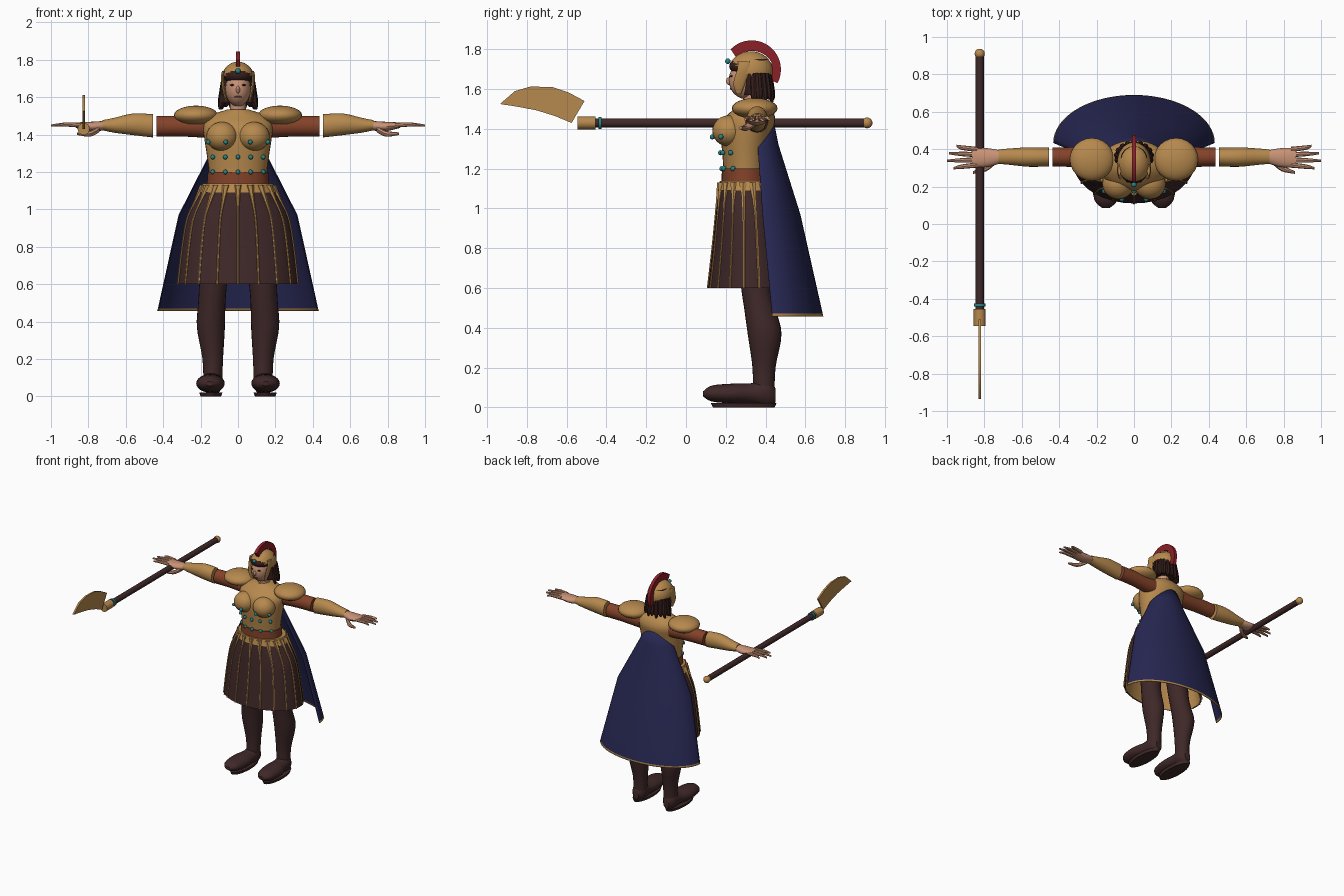
import bpy, bmesh, math
from mathutils import Matrix

default = bpy.data.objects.get("Cube")
if default:
    bpy.data.objects.remove(default)


def material(name, r, g, b):
    m = bpy.data.materials.new(name)
    m.use_nodes = True
    m.diffuse_color = (r, g, b, 1)
    m.node_tree.nodes["Principled BSDF"].inputs["Base Color"].default_value = (r, g, b, 1)
    return m


GOLD = material("gold", .47, .25, .075)
NAVY = material("navy cloth", .02, .02, .085)
BROWN = material("dark brown leather", .05, .021, .021)
RUST = material("rust leather", .23, .055, .022)
RED = material("crest red", .26, .015, .02)
TEAL = material("teal gem", .02, .24, .24)
SKIN = material("skin", .58, .29, .18)
HAIR = material("dark hair", .035, .013, .011)


def finish(name, bm, mats, mirror=False, angle=40):
    bmesh.ops.recalc_face_normals(bm, faces=bm.faces)
    mesh = bpy.data.meshes.new(name)
    bm.to_mesh(mesh)
    bm.free()
    for m in mats:
        mesh.materials.append(m)
    for p in mesh.polygons:
        p.use_smooth = True
    mesh.set_sharp_from_angle(angle=math.radians(angle))
    ob = bpy.data.objects.new(name, mesh)
    bpy.context.collection.objects.link(ob)
    if mirror:
        ob.modifiers.new("Mirror", "MIRROR").use_mirror_merge = False
    return ob


def refine(sections, steps):
    """Smooth curve through the sections."""
    out = []
    last = len(sections) - 1
    for i in range(last):
        a, b, c, d = (sections[min(max(k, 0), last)] for k in range(i - 1, i + 3))
        for s in range(steps):
            t = s / steps
            out.append([q + t / 2 * (r - p + t * (2 * p - 5 * q + 4 * r - w + t * (3 * (q - r) + w - p)))
                        for p, q, r, w in zip(a, b, c, d)])
    return out + [sections[last]]


def loft(name, axis, sections, mat, mirror=False, n=24, steps=4, cap=True, half=False):
    """Skin ellipses (position, centre u, centre v, radius u, radius v) along an axis."""
    bm = bmesh.new()
    rings = []
    for t, cu, cv, ru, rv in refine(sections, steps):
        ring = []
        for k in range(n + half):
            a = (1 if half else 2) * math.pi * k / n
            u, v = cu + ru * math.cos(a), cv + rv * math.sin(a)
            ring.append(bm.verts.new({"x": (t, u, v), "y": (u, t, v), "z": (u, v, t)}[axis]))
        rings.append(ring)
    for lo, hi in zip(rings, rings[1:]):
        for k in range(n):
            j = (k + 1) % len(lo)
            bm.faces.new((lo[k], lo[j], hi[j], hi[k]))
    if cap and not half:
        bm.faces.new(rings[0])
        bm.faces.new(rings[-1])
    return finish(name, bm, [mat], mirror)


def balls(name, centres, radii, mat, mirror=False, keep=None, n=24):
    bm = bmesh.new()
    for c in centres:
        bmesh.ops.create_uvsphere(bm, u_segments=n, v_segments=n // 2, radius=1,
                                  matrix=Matrix.Translation(c) @ Matrix.Diagonal((*radii, 1)))
    if keep:
        bmesh.ops.delete(bm, geom=[v for v in bm.verts if not keep(v.co)], context="VERTS")
    return finish(name, bm, [mat], mirror)


def plate(name, outline, x, thick, mat):
    """Extrude a (y, z) outline across x."""
    bm = bmesh.new()
    sides = [[bm.verts.new((x + s * thick, y, z)) for y, z in outline] for s in (-1, 1)]
    for side in sides:
        bmesh.ops.triangulate(bm, faces=[bm.faces.new(side)])
    for k in range(len(outline)):
        j = (k + 1) % len(outline)
        bm.faces.new((sides[0][k], sides[0][j], sides[1][j], sides[1][k]))
    return finish(name, bm, [mat], angle=30)


# Legs, feet and soles
loft("leg", "z", [(.06, .135, .39, .05, .055), (.2, .135, .392, .055, .058), (.37, .145, .395, .075, .085),
                  (.5, .14, .37, .073, .078), (.62, .132, .35, .075, .075), (.95, .11, .33, .09, .09)], BROWN, True)
loft("foot", "y", [(.085, .15, .068, .02, .012), (.13, .15, .07, .062, .04), (.24, .147, .07, .076, .05),
                   (.33, .14, .07, .06, .052), (.41, .137, .075, .052, .07), (.45, .137, .06, .025, .035)], BROWN, True)
loft("sole", "z", [(0, .145, .29, .055, .155), (.022, .145, .29, .062, .165)], BROWN, True, steps=1)

# Skirt with lining, waistband and raised ribs
skirt = [(1.13, 0, .31, .185, .135), (1.05, 0, .315, .228, .155), (.95, 0, .32, .275, .172),
         (.8, 0, .325, .302, .192), (.6, 0, .33, .325, .22)]
loft("skirt", "z", skirt, BROWN, n=36, cap=False)
loft("skirt_lining", "z", [(t, u, v, a - .01, b - .01) for t, u, v, a, b in skirt], GOLD, n=36, cap=False)
loft("waistband", "z", [(1.09, 0, .31, .212, .15), (1.138, 0, .31, .19, .14)], GOLD, n=36, steps=1)
for k in range(18):
    a = math.tau * k / 18
    loft("skirt_rib", "z", [(t, u + ru * math.sin(a), v - rv * math.cos(a), .006 + w, .006 + w)
                            for (t, u, v, ru, rv), w in zip(skirt, (.016, .004, 0, 0, 0))], GOLD, n=6)

# Torso armour and belt
torso = [(1.12, 0, .3, .15, .11), (1.2, 0, .3, .155, .112), (1.28, 0, .3, .165, .118), (1.38, 0, .305, .18, .13),
         (1.45, 0, .32, .185, .128), (1.5, 0, .335, .15, .095), (1.535, 0, .335, .055, .06)]
loft("breastplate", "z", torso, GOLD, n=32)
balls("bust", [(.085, .215, 1.39)], (.085, .083, .078), GOLD, True)
loft("belt", "z", [(1.13, 0, .3, .165, .121), (1.2, 0, .3, .163, .12)], RUST, n=32, steps=1)
studs = [(.065, .132, 1.36), (.16, .175, 1.36)]
for t, _, v, ru, rv in torso[1:3]:
    studs += [(x, v - .008 - rv * math.sqrt(1 - (x / ru) ** 2), t) for x in (0, .068, .135)]
balls("studs", studs, (.013,) * 3, TEAL, True, n=10)

# Arms and hands
balls("pauldron", [(.225, .345, 1.503)], (.118, .115, .052), GOLD, True)
loft("sleeve", "x", [(.13, .355, 1.44, .06, .06), (.3, .358, 1.445, .054, .055), (.435, .358, 1.445, .05, .055)],
     RUST, True)
loft("bracer", "x", [(.455, .358, 1.447, .05, .062), (.56, .358, 1.455, .052, .058),
                     (.66, .36, 1.45, .044, .04), (.725, .36, 1.45, .038, .027)], GOLD, True)
loft("palm", "x", [(.7, .36, 1.45, .03, .024), (.78, .355, 1.443, .05, .026), (.865, .355, 1.45, .052, .015)],
     SKIN, True, n=16)
for k, tip in enumerate((.965, 1, .99, .95)):
    y = .315 + k * .028
    spread = (k - 1.4) * .012
    loft("finger", "x", [(.84, y, 1.45, .014, .013), (.92, y + spread / 2, 1.454, .012, .011),
                         (tip, y + spread, 1.448, .006, .006)], SKIN, True, n=8)
loft("thumb", "x", [(.74, .34, 1.432, .02, .018), (.79, .3, 1.405, .018, .016), (.86, .275, 1.405, .007, .007)],
     SKIN, True, n=8)

# Head, face and hair
loft("neck", "z", [(1.49, 0, .335, .045, .045), (1.6, 0, .33, .04, .045)], SKIN)
balls("face", [(0, .3, 1.645)], (.068, .085, .095), SKIN)
balls("nose", [(0, .217, 1.64)], (.011, .016, .02), SKIN, n=12)
balls("mouth", [(0, .228, 1.602)], (.02, .008, .005), RUST, n=12)
balls("eyes", [(.028, .229, 1.665)], (.015, .008, .005), HAIR, True, n=12)
balls("fringe", [(0, .295, 1.715)], (.077, .078, .045), HAIR)
loft("hair", "z", [(1.57, 0, .36, .098, .075), (1.64, 0, .355, .092, .078), (1.75, 0, .345, .07, .07)], HAIR)
for k in range(11):
    a = math.pi * (k / 10 * 1.16 - .08)
    x, y = math.cos(a), math.sin(a)
    loft("hair_lock", "z", [(1.535 + k % 2 * .012, x * .1, .36 + y * .078, .006, .006),
                            (1.58, x * .088, .36 + y * .068, .02, .02),
                            (1.68, x * .075, .355 + y * .06, .018, .018)], HAIR, n=8)

# Helmet with cheek guards, crest and gem
balls("helmet", [(0, .325, 1.69)], (.09, .112, .1), GOLD, n=48,
      keep=lambda c: c.z > max(1.66, 1.745 - (c.y - .21) * .8))
loft("cheek_guard", "z", [(1.575, .062, .265, .006, .012), (1.63, .074, .268, .008, .03),
                          (1.7, .083, .29, .008, .032), (1.74, .078, .29, .008, .03)], GOLD, True, n=12)
arc = [math.radians(136 - k * 164 / 20) for k in range(21)]
outer = [(.33 + .147 * math.cos(a), 1.698 + .147 * math.sin(a)) for a in arc]
inner = [(.33 + .11 * math.cos(a), 1.692 + .1 * math.sin(a)) for a in arc]
plate("crest", outer + inner[::-1], 0, .012, RED)
balls("helmet_gem", [(0, .21, 1.74)], (.014,) * 3, TEAL, n=12)

# Cape with a gold hem
cape = loft("cape", "z", [(1.42, 0, .36, .09, .085), (1.32, 0, .36, .14, .105), (.97, 0, .385, .318, .19),
                          (.472, 0, .432, .428, .255), (.458, 0, .433, .432, .257)], NAVY, n=32, steps=1, half=True)
cape.data.materials.append(GOLD)
for p in cape.data.polygons:
    p.material_index = int(p.center.z < .475)
cape.modifiers.new("Solidify", "SOLIDIFY").thickness = .006

# Polearm held in the right hand
X, Z = -.825, 1.43
rods = {"pole": (-.47, .9, .022, BROWN), "pole_socket": (-.545, -.455, .032, GOLD),
        "pole_ring": (-.44, -.425, .031, TEAL)}
for name, (start, end, r, mat) in rods.items():
    loft(name, "y", [(start, X, Z, r, r), (end, X, Z, r, r)], mat, steps=1)
balls("pole_knob", [(X, .91, Z)], (.027,) * 3, GOLD)
plate("blade", [(-.935, 1.525), (-.86, 1.59), (-.78, 1.613), (-.67, 1.61), (-.59, 1.583), (-.51, 1.54),
                (-.575, 1.43), (-.66, 1.465), (-.75, 1.493), (-.85, 1.512)], X, .007, GOLD)
